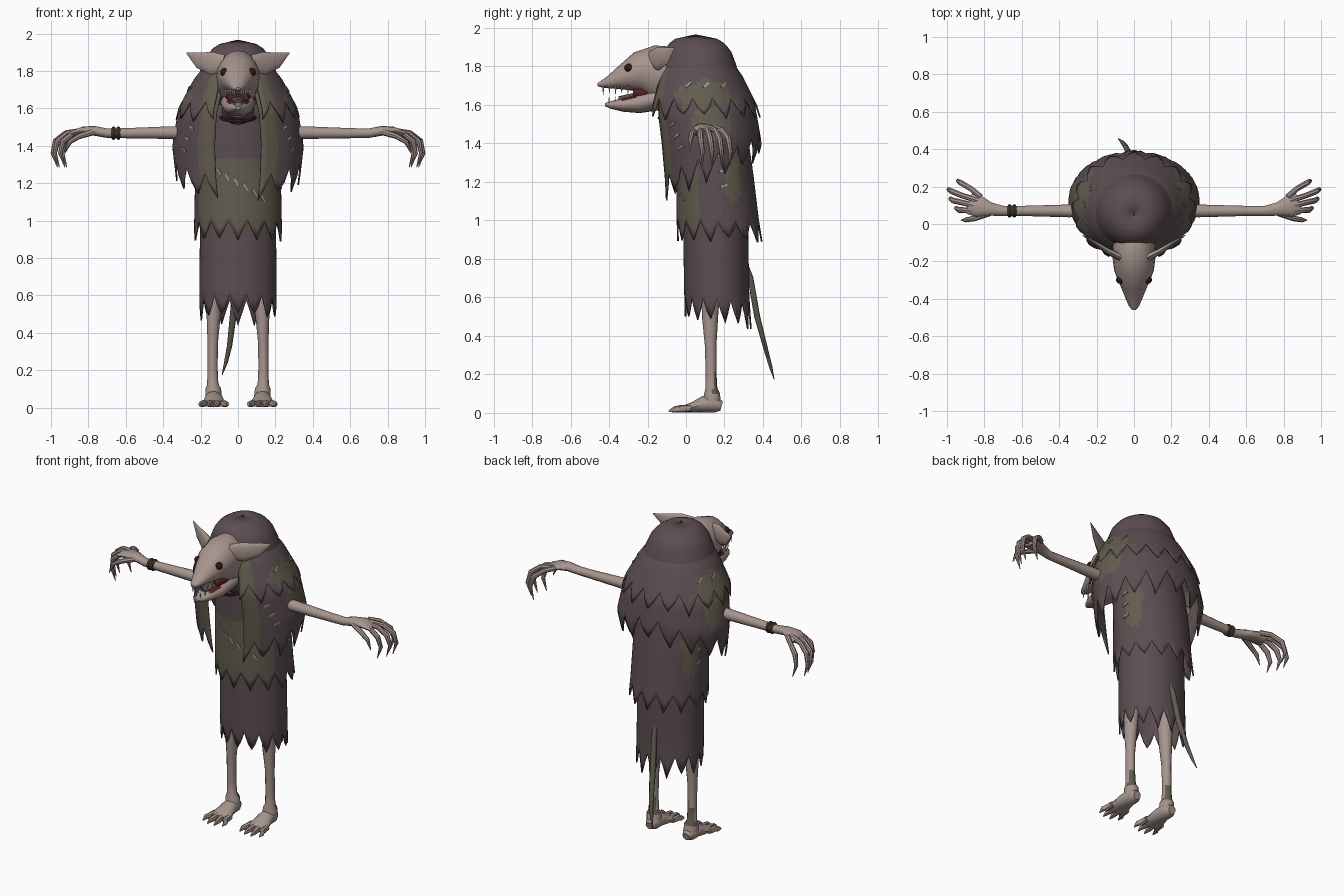
import bpy, bmesh, math, random
from mathutils import Vector, Matrix

random.seed(4)
if "Cube" in bpy.data.objects:
    bpy.data.objects.remove(bpy.data.objects["Cube"])


def material(name, r, g, b):
    m = bpy.data.materials.new(name)
    m.diffuse_color = (r, g, b, 1)
    m.use_nodes = True
    bsdf = m.node_tree.nodes["Principled BSDF"]
    bsdf.inputs["Base Color"].default_value = (r, g, b, 1)
    bsdf.inputs["Roughness"].default_value = 0.9
    return m


SKIN = material("grey pink skin", .385, .3, .27)
PURPLE = material("faded purple cloth", .107, .076, .083)
OLIVE = material("olive cloth", .125, .11, .08)
TAIL = material("tail brown", .115, .105, .08)
BAND = material("dark green band", .06, .06, .04)
EYE = material("dark eye", .03, .008, .008)
MOUTH = material("mouth red", .09, .015, .015)
TOOTH = material("tooth cream", .65, .6, .5)
THREAD = material("pale thread", .36, .32, .27)


def finish(name, bm, mats, smooth=True):
    bmesh.ops.recalc_face_normals(bm, faces=bm.faces[:])
    me = bpy.data.meshes.new(name)
    bm.to_mesh(me)
    bm.free()
    ob = bpy.data.objects.new(name, me)
    bpy.context.collection.objects.link(ob)
    for m in mats:
        me.materials.append(m)
    if smooth:
        bpy.ops.object.select_all(action='DESELECT')
        ob.select_set(True)
        bpy.context.view_layer.objects.active = ob
        bpy.ops.object.shade_smooth_by_angle(angle=math.radians(40))
    return ob


def loft(name, stations, mats, up=(0, 0, 1), n=12, rule=None, flip=1):
    """Skin elliptical rings (x, y, z, side radius, up radius) along a path."""
    bm = bmesh.new()
    pts = [Vector((s[0] * flip, s[1], s[2])) for s in stations]
    rings = []
    for i, s in enumerate(stations):
        t = (pts[min(i + 1, len(pts) - 1)] - pts[max(i - 1, 0)]).normalized()
        side = t.cross(Vector(up)).normalized()
        top = side.cross(t)
        rings.append([bm.verts.new(pts[i] + side * s[3] * math.cos(a) + top * s[4] * math.sin(a))
                      for a in (math.tau * k / n for k in range(n))])
    for a, b in zip(rings, rings[1:]):
        for k in range(n):
            j = (k + 1) % n
            bm.faces.new((a[k], a[j], b[j], b[k]))
    bm.faces.new(rings[0])
    bm.faces.new(rings[-1])
    if rule:
        for f in bm.faces:
            f.material_index = rule(f.calc_center_median())
    return finish(name, bm, mats)


def surface(rows, theta, z):
    """Point on a layer; theta is measured in degrees from the front."""
    r = rows[0] if z >= rows[0][0] else rows[-1]
    for a, b in zip(rows, rows[1:]):
        if a[0] >= z >= b[0]:
            u = (a[0] - z) / (a[0] - b[0])
            r = [p + (q - p) * u for p, q in zip(a, b)]
    t = math.radians(theta)
    return Vector((math.sin(t) * r[2], r[1] - math.cos(t) * r[3], z))


def cloak(name, rows, hem, depth, rule, gap=0, n=56, levels=14):
    """Ragged sheet around the body, with a toothed hem and an optional front gap."""
    bm = bmesh.new()
    cols = []
    low = 0
    for i in range(n + 1):
        th = gap + (360 - 2 * gap) * i / n
        if i % 4 == 0:
            low = random.uniform(.5, 1.2)
        drop = (low, 0, -1, 0)[i % 4] * depth
        top = rows[0][0]
        fall = hem(min(th, 360 - th)) - top
        cols.append([bm.verts.new(surface(rows, th, top + fall * u - drop * u ** 4))
                     for u in (k / levels for k in range(levels + 1))])
    if not gap:
        for v in cols[-1]:
            bm.verts.remove(v)
        cols[-1] = cols[0]
    for i in range(n):
        th = gap + (360 - 2 * gap) * (i + .5) / n
        for k in range(levels):
            f = bm.faces.new((cols[i][k], cols[i + 1][k], cols[i + 1][k + 1], cols[i][k + 1]))
            f.material_index = int(rule(min(th, 360 - th), f.calc_center_median().z))
    ob = finish(name, bm, [PURPLE, OLIVE])
    mod = ob.modifiers.new("cloth thickness", 'SOLIDIFY')
    mod.thickness = .008
    mod.offset = 0


def patch(th, z, th0, z0, w, h):
    wobble = .25 * math.sin(th * .9 + z * 40)
    return ((th - th0) / w) ** 2 + ((z - z0) / h) ** 2 < 1 + wobble


# Clothing layers: rows are (height, centre y, x radius, y radius)
skirt = [(1.4, .15, .19, .16), (.9, .155, .2, .165), (.6, .16, .203, .165), (.4, .17, .2, .17)]
tunic = [(1.62, .1, .17, .16), (1.45, .13, .215, .185), (1.25, .15, .225, .195),
         (1.0, .165, .23, .21), (.85, .18, .235, .22)]
cape = [(1.75, .07, .2, .2), (1.57, .1, .32, .26), (1.4, .125, .348, .265),
        (1.2, .11, .325, .23), (1.0, .09, .26, .2)]
mantle = [(1.86, .06, .15, .15), (1.75, .07, .235, .22), (1.6, .085, .315, .28), (1.45, .105, .35, .305)]
hood = [(1.962, .05, .004, .004), (1.957, .05, .06, .07), (1.93, .055, .12, .13), (1.88, .06, .165, .17),
        (1.8, .065, .2, .195), (1.7, .08, .22, .2), (1.6, .1, .24, .2)]

cloak("skirt", skirt, lambda t: .545 - .04 * t / 180, .065, lambda t, z: 0)
cloak("tunic", tunic, lambda t: .95 if t < 66 else .94, .05,
      lambda t, z: (t < 66 and z < 1.33) or patch(t, z, 117, 1.25, 15, .17))
cloak("cape", cape, lambda t: 1.16 + .25 * (t - 20) / 160, .07,
      lambda t, z: t < 39 or patch(t, z, 98, 1.5, 22, .09), gap=21)
cloak("mantle", mantle, lambda t: 1.58, .055,
      lambda t, z: t < 42 or patch(t, z, 96, 1.64, 34, .09), gap=24)
cloak("hood", hood, lambda t: 1.66, .025, lambda t, z: 0)


def stitch(rows, theta, z, lean):
    """Flat thread plate lying on a cloth layer."""
    p = surface(rows, theta, z)
    along = (surface(rows, theta + 1, z) - p).normalized()
    down = (surface(rows, theta, z + .02) - p).normalized()
    out = along.cross(down).normalized()
    frame = Matrix((along, out, down)).transposed().to_4x4()
    bm = bmesh.new()
    bmesh.ops.create_cube(bm, size=1, matrix=Matrix.Translation(p + out * .005) @ frame
                          @ Matrix.Rotation(lean, 4, 'Y') @ Matrix.Diagonal((.01, .008, .04, 1)))
    finish("stitch", bm, [THREAD], False)


for i in range(6):
    stitch(tunic, -26 + i * 12, 1.26 - i * .028, -.6)
for s in (-1, 1):
    for i in range(3):
        stitch(cape, s * (48 + 4 * i), 1.5 - i * .06, s * 1.1)
        stitch(mantle, s * (75 + 22 * i), 1.7, .8)
        stitch(tunic, s * 102, 1.34 - i * .08, 1.2)

# Head, jaw and mouth: (y, top z, bottom z, half width)
def skull(name, data, mats, rule=None):
    loft(name, [(0, y, (a + b) / 2, w, (a - b) / 2) for y, a, b, w in data], mats, n=20, rule=rule)


skull("head", [(.02, 1.86, 1.62, .09), (-.1, 1.905, 1.6, .113), (-.18, 1.91, 1.63, .115),
               (-.25, 1.875, 1.665, .106), (-.33, 1.805, 1.675, .073), (-.4, 1.75, 1.685, .044),
               (-.44, 1.725, 1.69, .027), (-.46, 1.712, 1.698, .01)], [SKIN])
skull("jaw", [(-.05, 1.69, 1.6, .08), (-.16, 1.69, 1.57, .093), (-.25, 1.66, 1.557, .08),
              (-.33, 1.635, 1.565, .056), (-.39, 1.62, 1.58, .035), (-.42, 1.61, 1.593, .012)],
      [SKIN, MOUTH], lambda c: c.y < -.25 and c.z > 1.63)
skull("tongue", [(-.2, 1.68, 1.63, .05), (-.28, 1.66, 1.62, .035), (-.35, 1.645, 1.62, .018)], [PURPLE])
skull("mouth_lining", [(-.2, 1.71, 1.62, .07), (-.275, 1.69, 1.63, .058)], [MOUTH])
skull("neck", [(.1, 1.72, 1.45, .09), (-.03, 1.69, 1.5, .09), (-.12, 1.66, 1.55, .07)], [PURPLE])
for s in (-1, 1):
    for i in range(5):
        y = -.43 + i * .032
        w = .018 + i * .012
        loft("upper_tooth", [(w, y, 1.7, .007, .007), (w, y, 1.653 + .008 * (i % 2), .001, .001)],
             [TOOTH], up=(0, 1, 0), n=6, flip=s)
        loft("lower_tooth", [(w * .8, y + .03, 1.6, .006, .006), (w * .8, y + .03, 1.643, .001, .001)],
             [TOOTH], up=(0, 1, 0), n=6, flip=s)
    bm = bmesh.new()
    bmesh.ops.create_uvsphere(bm, u_segments=14, v_segments=8, radius=.022,
                              matrix=Matrix.Translation((s * .074, -.298, 1.793)))
    finish("eye", bm, [EYE])
    loft("ear", [(.07, -.18, 1.84, .02, .045), (.14, -.145, 1.84, .016, .062), (.21, -.1, 1.858, .01, .043),
                 (.275, -.06, 1.897, .002, .003)], [SKIN], flip=s)


def ring(name, centre, radius, thick, axis, mat):
    bm = bmesh.new()
    grid = [[bm.verts.new(Vector(centre) + axis @ Vector((
        (radius + thick * math.cos(b)) * math.cos(a), (radius + thick * math.cos(b)) * math.sin(a),
        thick * math.sin(b)))) for b in (math.tau * k / 8 for k in range(8))]
        for a in (math.tau * k / 20 for k in range(20))]
    for i in range(20):
        for k in range(8):
            j, m = (i + 1) % 20, (k + 1) % 8
            bm.faces.new((grid[i][k], grid[j][k], grid[j][m], grid[i][m]))
    finish(name, bm, [mat])


# Collar around the throat and bands on the right wrist
ring("collar", (0, -.05, 1.55), .09, .009, Matrix.Rotation(.2, 3, 'X'), MOUTH)
for x in (-.64, -.665):
    ring("bracelet", (x, .07, 1.467), .025, .011, Matrix.Rotation(math.pi / 2, 3, 'Y'), BAND)

# Limbs
for s in (-1, 1):
    loft("arm", [(.15, .08, 1.465, .042, .04), (.35, .07, 1.47, .034, .034), (.6, .07, 1.467, .027, .027),
                 (.7, .07, 1.467, .027, .025), (.77, .08, 1.48, .036, .026), (.83, .095, 1.48, .058, .022),
                 (.88, .108, 1.465, .056, .016)], [SKIN], flip=s)
    for y0, y1, reach in ((.06, .085, .96), (.09, .135, .99), (.12, .185, 1.0), (.145, .23, .95)):
        loft("finger", [(.82, y0, 1.482, .016, .016), (reach - .08, (y0 + y1) / 2, 1.468, .015, .015),
                        (reach - .025, y1 - .01, 1.425, .016, .016), (reach - .01, y1, 1.36, .012, .012),
                        (reach - .035, y1, 1.285, .002, .002)], [SKIN], up=(0, 1, 0), n=8, flip=s)
    loft("thumb", [(.77, .06, 1.475, .018, .018), (.85, .03, 1.45, .015, .015), (.9, .022, 1.42, .013, .013),
                   (.925, .02, 1.36, .002, .002)], [SKIN], up=(0, 1, 0), n=8, flip=s)
    loft("leg", [(.13, .135, .05, .045, .045), (.133, .135, .1, .042, .042), (.135, .132, .125, .03, .031),
                 (.136, .13, .21, .027, .028), (.135, .128, .35, .028, .03), (.13, .125, .5, .038, .042),
                 (.12, .13, .75, .05, .055)], [SKIN, OLIVE], up=(0, 1, 0), flip=s,
         rule=lambda c: .11 < c.z < .21 and c.y > .14)
    loft("foot", [(.13, .185, .035, .025, .025), (.13, .15, .045, .046, .044), (.13, .09, .045, .048, .043),
                  (.13, .04, .03, .06, .028), (.13, -.01, .02, .07, .018)], [SKIN], flip=s)
    for i in range(4):
        x = .13 + (i - 1.5) * .036
        tip = .13 + (i - 1.5) * .046
        end = -.09 + .02 * (i in (0, 3))
        loft("toe", [(x, .03, .025, .017, .017), (x, -.02, .022, .018, .02), (tip, end + .03, .018, .013, .016),
                     (tip, end, .008, .003, .004)], [SKIN], n=8, flip=s)

# Tail hanging behind
loft("tail", [(0, .3, .8, .012, .012), (-.01, .335, .7, .016, .016), (-.025, .37, .5, .018, .016),
              (-.045, .415, .33, .014, .012), (-.065, .44, .24, .01, .009), (-.085, .458, .175, .002, .002)],
     [TAIL], up=(0, 1, 0), n=10)
